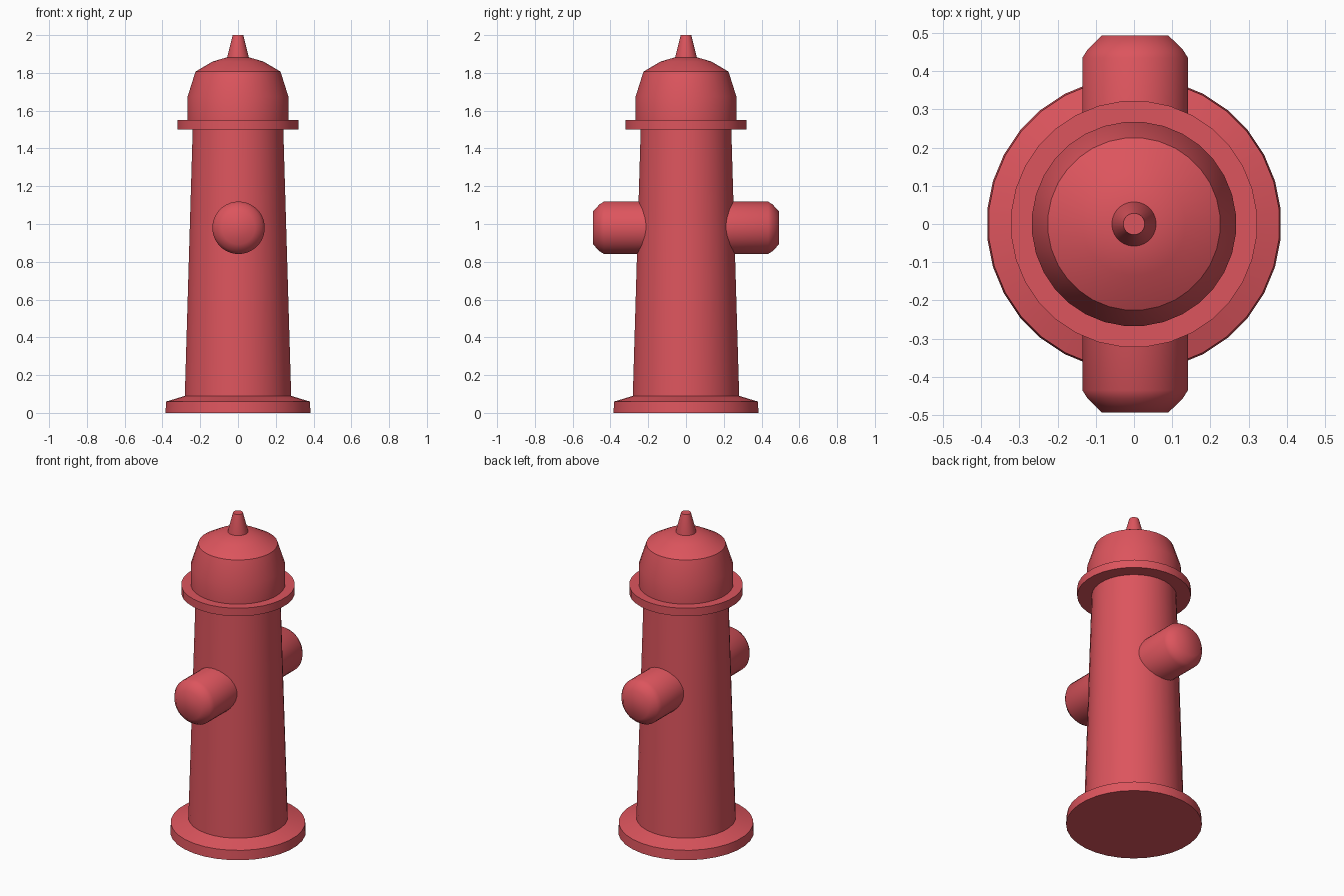
import bpy, math
from mathutils import Matrix

if "Cube" in bpy.data.objects:
    bpy.data.objects.remove(bpy.data.objects["Cube"])

red = bpy.data.materials.new("red_paint")
red.diffuse_color = (0.72, 0.09, 0.11, 1)
red.use_nodes = True
red.node_tree.nodes["Principled BSDF"].inputs["Base Color"].default_value = red.diffuse_color


def lathe(name, profile, sides=32, matrix=Matrix(), angle=30):
    """Capped solid of revolution about z from (radius, height) rings."""
    verts, faces = [], []
    for r, z in profile:
        for i in range(sides):
            a = 2 * math.pi * (i + 0.5) / sides
            verts.append((r * math.cos(a), r * math.sin(a), z))
    for k in range(len(profile) - 1):
        for i in range(sides):
            j = (i + 1) % sides
            faces.append((k * sides + i, k * sides + j,
                          (k + 1) * sides + j, (k + 1) * sides + i))
    faces.append(tuple(reversed(range(sides))))
    faces.append(tuple(range((len(profile) - 1) * sides, len(profile) * sides)))
    mesh = bpy.data.meshes.new(name)
    mesh.from_pydata(verts, [], faces)
    mesh.transform(matrix)
    mesh.materials.append(red)
    obj = bpy.data.objects.new(name, mesh)
    bpy.context.collection.objects.link(obj)
    bpy.ops.object.select_all(action='DESELECT')
    obj.select_set(True)
    bpy.context.view_layer.objects.active = obj
    bpy.ops.object.shade_smooth_by_angle(angle=math.radians(angle))
    return obj


# Foot, barrel, flange and domed bonnet in one turned profile
lathe("hydrant_body", [
    (0.386, 0), (0.382, 0.06), (0.283, 0.09), (0.241, 1.50),
    (0.323, 1.50), (0.323, 1.55), (0.268, 1.55), (0.268, 1.675),
    (0.226, 1.807), (0.135, 1.86), (0.06, 1.882)])

# Tapered top knob
lathe("top_knob", [(0.059, 1.86), (0.058, 1.882), (0.028, 2.0)])

# Side outlets, front and back
for name, turn in (("front_outlet", 90), ("back_outlet", -90)):
    place = Matrix.Translation((0.003, 0, 0.98)) @ Matrix.Rotation(math.radians(turn), 4, 'X')
    lathe(name, [(0.139, 0.1), (0.139, 0.435), (0.125, 0.457), (0.088, 0.493)],
          matrix=place, angle=60)
